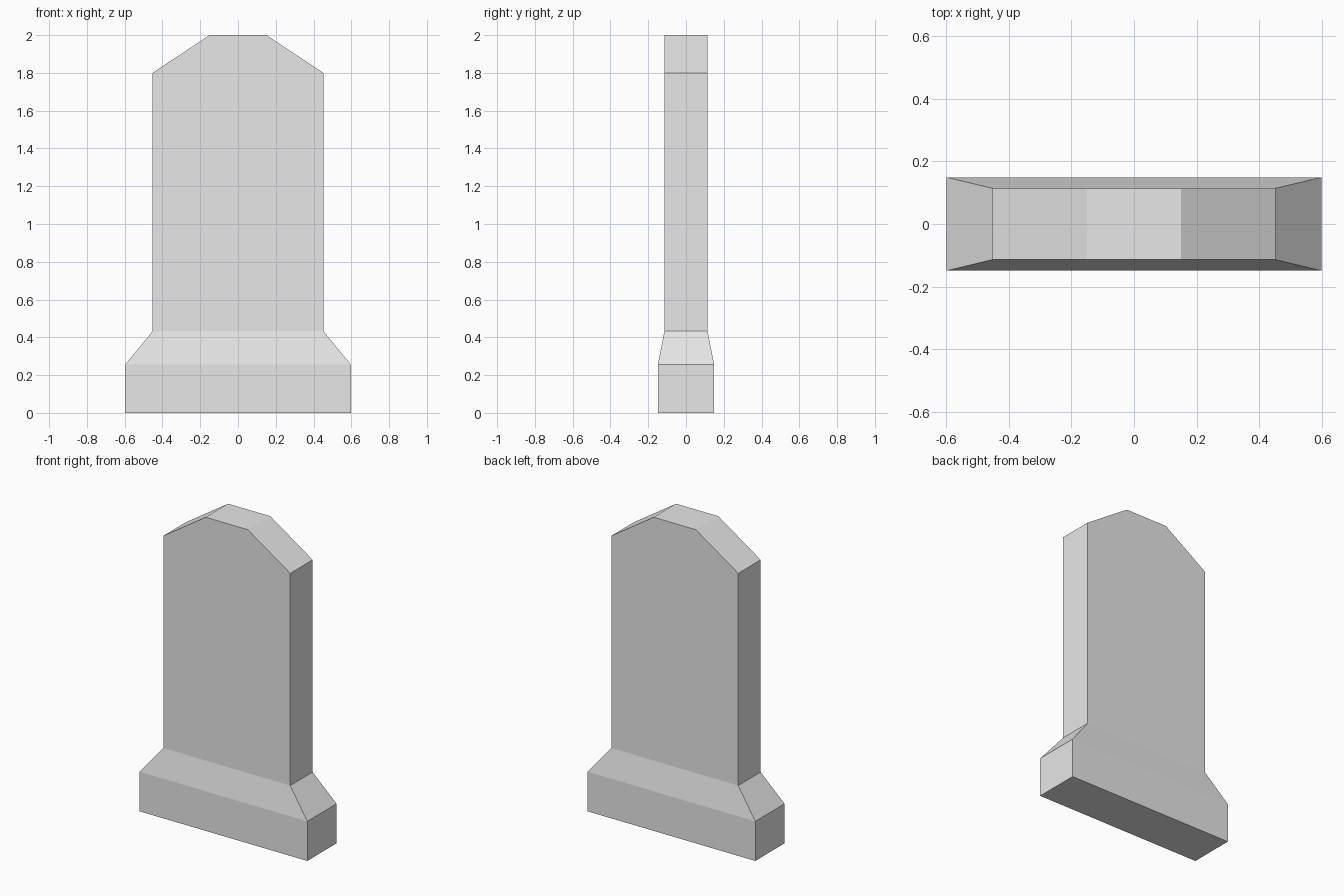
import bpy
import bmesh

default_cube = bpy.data.objects.get("Cube")
if default_cube:
    bpy.data.objects.remove(default_cube, do_unlink=True)

# Single stone colour
stone = bpy.data.materials.new("grey_stone")
stone.use_nodes = True
grey = (0.8, 0.8, 0.8, 1.0)
stone.diffuse_color = grey
stone.node_tree.nodes["Principled BSDF"].inputs["Base Color"].default_value = grey

BASE_X, BASE_Y, BASE_Z = 0.598, 0.149, 0.255
SLAB_X, SLAB_Y, SLAB_Z = 0.452, 0.114, 0.433
SHOULDER_Z, TOP_X, TOP_Z = 1.8, 0.15, 2.0


def finish(bm, name):
    bmesh.ops.recalc_face_normals(bm, faces=bm.faces)
    mesh = bpy.data.meshes.new(name)
    bm.to_mesh(mesh)
    bm.free()
    mesh.materials.append(stone)
    obj = bpy.data.objects.new(name, mesh)
    bpy.context.collection.objects.link(obj)
    return obj


# Plinth: stacked rectangles, open where the slab rises from it
bm = bmesh.new()
rings = []
for hx, hy, z in ((BASE_X, BASE_Y, 0), (BASE_X, BASE_Y, BASE_Z), (SLAB_X, SLAB_Y, SLAB_Z)):
    corners = ((-hx, -hy), (hx, -hy), (hx, hy), (-hx, hy))
    rings.append([bm.verts.new((x, y, z)) for x, y in corners])
bm.faces.new(rings[0])
for low, high in zip(rings, rings[1:]):
    for i in range(4):
        j = (i + 1) % 4
        bm.faces.new((low[i], low[j], high[j], high[i]))
finish(bm, "plinth")

# Slab: chamfered outline extruded through its thickness
bm = bmesh.new()
right = [(SLAB_X, SLAB_Z), (SLAB_X, SHOULDER_Z), (TOP_X, TOP_Z)]
outline = right + [(-x, z) for x, z in reversed(right)]
front = bm.faces.new([bm.verts.new((x, -SLAB_Y, z)) for x, z in outline])
result = bmesh.ops.extrude_face_region(bm, geom=[front], use_keep_orig=True)
moved = [v for v in result["geom"] if isinstance(v, bmesh.types.BMVert)]
bmesh.ops.translate(bm, verts=moved, vec=(0, 2 * SLAB_Y, 0))
# The hidden underside is left open against the plinth
hidden = [f for f in bm.faces if all(v.co.z < SLAB_Z + 0.001 for v in f.verts)]
bmesh.ops.delete(bm, geom=hidden, context="FACES")
finish(bm, "slab")
